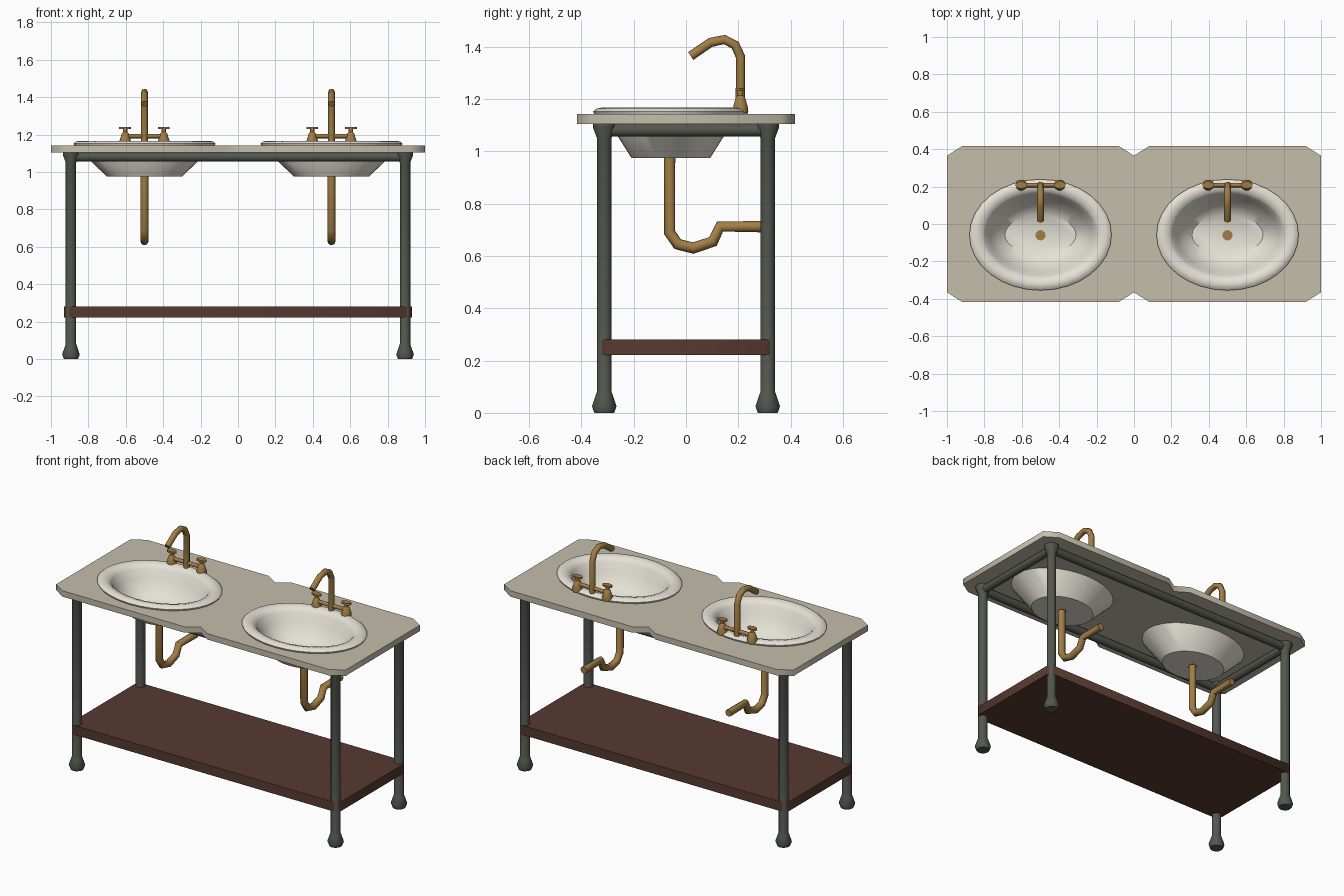
import bpy, bmesh, math

if "Cube" in bpy.data.objects:
    bpy.data.objects.remove(bpy.data.objects["Cube"])


def material(name, rgb):
    m = bpy.data.materials.new(name)
    m.diffuse_color = (*rgb, 1)
    m.use_nodes = True
    m.node_tree.nodes["Principled BSDF"].inputs["Base Color"].default_value = m.diffuse_color
    return m


STONE = material("stone", (0.55, 0.51, 0.40))
CERAMIC = material("ceramic", (0.78, 0.75, 0.67))
IRON = material("iron", (0.085, 0.095, 0.075))
WOOD = material("wood", (0.095, 0.042, 0.03))
BRASS = material("brass", (0.36, 0.21, 0.06))


def finish(ob, mat, angle=40):
    ob.data.materials.append(mat)
    bpy.ops.object.select_all(action='DESELECT')
    ob.select_set(True)
    bpy.context.view_layer.objects.active = ob
    if ob.type == 'CURVE':
        bpy.ops.object.convert(target='MESH')
        ob = bpy.context.object
    if angle:
        bpy.ops.object.shade_smooth_by_angle(angle=math.radians(angle))
    return ob


def ellipse(cx, cy, rx, ry, n):
    return [(cx + rx * math.cos(2 * math.pi * i / n),
             cy + ry * math.sin(2 * math.pi * i / n)) for i in range(n)]


def lathe(name, rings, loc, mat, n=12, angle=40):
    """Stack elliptical rings (rx, ry, z) and cap both ends."""
    bm = bmesh.new()
    loops = [[bm.verts.new((x, y, z)) for x, y in ellipse(0, 0, rx, ry, n)]
             for rx, ry, z in rings]
    for a, b in zip(loops, loops[1:]):
        for i in range(n):
            j = (i + 1) % n
            bm.faces.new((a[i], a[j], b[j], b[i]))
    bm.faces.new(loops[0])
    bm.faces.new(loops[-1])
    bmesh.ops.recalc_face_normals(bm, faces=bm.faces)
    me = bpy.data.meshes.new(name)
    bm.to_mesh(me)
    bm.free()
    ob = bpy.data.objects.new(name, me)
    ob.location = loc
    bpy.context.collection.objects.link(ob)
    return finish(ob, mat, angle)


def curve_object(name, dims, splines, cyclic):
    cu = bpy.data.curves.new(name, 'CURVE')
    cu.dimensions = dims
    for pts in splines:
        s = cu.splines.new('POLY')
        s.points.add(len(pts) - 1)
        for p, co in zip(s.points, pts):
            p.co = (*co, 0, 1) if len(co) == 2 else (*co, 1)
        s.use_cyclic_u = cyclic
    ob = bpy.data.objects.new(name, cu)
    bpy.context.collection.objects.link(ob)
    return ob


def tube(name, pts, radius, mat, res=2):
    ob = curve_object(name, '3D', [pts], False)
    ob.data.bevel_depth = radius
    ob.data.bevel_resolution = res
    ob.data.use_fill_caps = True
    return finish(ob, mat, 50)


def slab(name, splines, z0, z1, mat):
    ob = curve_object(name, '2D', splines, True)
    ob.data.fill_mode = 'BOTH'
    ob.data.extrude = (z1 - z0) / 2
    ob.location.z = (z0 + z1) / 2
    return finish(ob, mat, 0)


def mirror4(quarter):
    """Complete an outline given for +x +y, running from +x to +y."""
    half = quarter + [(-x, y) for x, y in reversed(quarter) if x]
    return half + [(-x, -y) for x, y in half]


BY = -0.058   # basin centre y
FY = 0.208    # faucet y

# countertop with clipped corners, centre notches and basin holes
slab("countertop",
     [mirror4([(1, 0.365), (0.92, 0.416), (0.08, 0.416), (0, 0.365)])]
     + [ellipse(s * 0.5, BY, 0.333, 0.233, 32) for s in (-1, 1)],
     1.105, 1.142, STONE)

# lower shelf
slab("shelf", [mirror4([(0.93, 0.308), (0.90, 0.341)])], 0.222, 0.28, WOOD)

# legs with flared feet and tops
LX, LY = 0.893, 0.3125
for sx in (-1, 1):
    for sy in (-1, 1):
        lathe("leg", [(r, r, z) for r, z in (
            (0.038, 0), (0.047, 0.025), (0.03, 0.075), (0.028, 0.08),
            (0.028, 1.05), (0.043, 1.09), (0.043, 1.105))],
            (sx * LX, sy * LY, 0), IRON)

# rails below the countertop
for s in (-1, 1):
    tube("long_rail", [(-LX, s * LY, 1.081), (LX, s * LY, 1.081)], 0.025, IRON, 4)
    tube("side_rail", [(s * LX, -LY, 1.081), (s * LX, LY, 1.081)], 0.025, IRON, 4)

for x in (-0.5, 0.5):
    # basin: inner bowl, rolled rim, tapered underside
    lathe("basin", [
        (0.19, 0.104, 0.99), (0.235, 0.155, 1.03), (0.272, 0.198, 1.09),
        (0.295, 0.22, 1.14), (0.312, 0.235, 1.158), (0.345, 0.263, 1.167),
        (0.367, 0.284, 1.163), (0.38, 0.297, 1.152), (0.376, 0.293, 1.142),
        (0.337, 0.238, 1.141), (0.337, 0.233, 1.105), (0.20, 0.151, 0.975)],
        (x, BY, 0), CERAMIC, 32)
    lathe("drain", [(0.028, 0.028, 0.975), (0.028, 0.028, 0.995)],
          (x, -0.06, 0), BRASS)

    # waste pipe with trap
    tube("waste_pipe", [(x, y, z) for y, z in (
        (-0.063, 0.98), (-0.063, 0.69), (-0.032, 0.645), (0.028, 0.63),
        (0.103, 0.655), (0.13, 0.712), (0.295, 0.712))], 0.022, BRASS)

    # spout and cross bar
    tube("spout", [(x, y, z) for y, z in (
        (FY, 1.15), (FY, 1.362), (0.188, 1.406), (0.147, 1.427),
        (0.094, 1.416), (0.018, 1.364))], 0.018, BRASS)
    tube("faucet_bar", [(x - 0.103, FY, 1.192), (x + 0.103, FY, 1.192)],
         0.012, BRASS)

    # tap handles
    for s in (-1, 1):
        loc = (x + s * 0.103, FY, 0)
        lathe("tap_body", [(r, r, z) for r, z in (
            (0.03, 1.148), (0.03, 1.168), (0.018, 1.208), (0.011, 1.214),
            (0.011, 1.232))], loc, BRASS, 10)
        lathe("tap_handle", [(0.032, 0.019, 1.23), (0.032, 0.019, 1.241)],
              loc, BRASS, 10)
